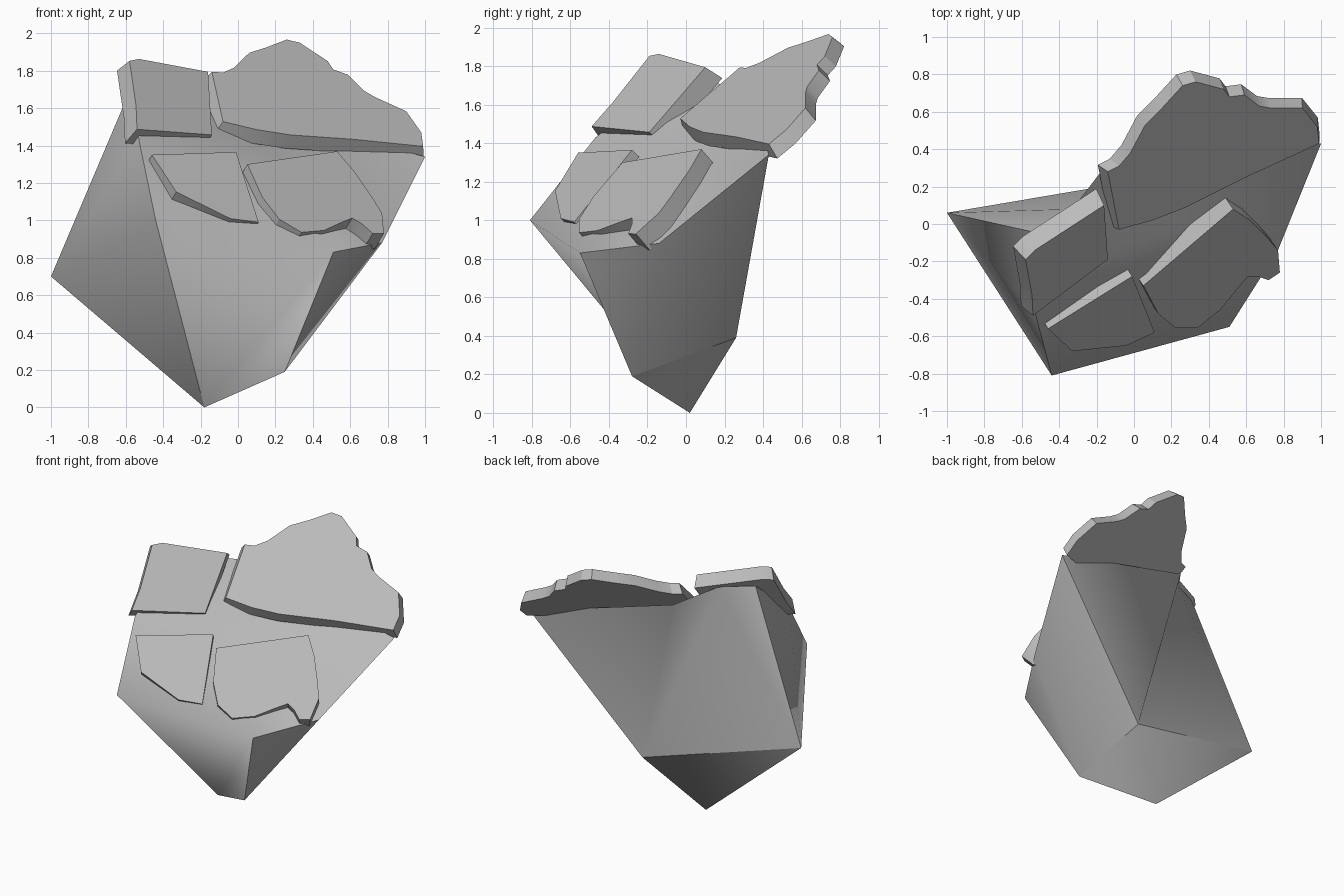
import bpy
import bmesh
import math
from mathutils import Vector

default_cube = bpy.data.objects.get("Cube")
if default_cube:
    bpy.data.objects.remove(default_cube, do_unlink=True)

# Single stone colour
stone = bpy.data.materials.new("stone_grey")
stone.use_nodes = True
grey = (0.5, 0.5, 0.5, 1.0)
stone.diffuse_color = grey
shader = next(n for n in stone.node_tree.nodes if n.type == 'BSDF_PRINCIPLED')
shader.inputs["Base Color"].default_value = grey
shader.inputs["Roughness"].default_value = 0.9


def finish(name, bm):
    """Turn a bmesh into a stone object."""
    bmesh.ops.recalc_face_normals(bm, faces=bm.faces[:])
    mesh = bpy.data.meshes.new(name)
    bm.to_mesh(mesh)
    bm.free()
    mesh.materials.append(stone)
    obj = bpy.data.objects.new(name, mesh)
    bpy.context.collection.objects.link(obj)
    return obj


def build_body(corners, faces, creases):
    """Boulder from named corner points, smooth except along the creases."""
    bm = bmesh.new()
    verts = {key: bm.verts.new(co) for key, co in corners.items()}
    for face in faces.split():
        bm.faces.new([verts[key] for key in face]).smooth = True
    for start, end in creases.split():
        bm.edges.get((verts[start], verts[end])).smooth = False
    return finish("boulder_body", bm)


def build_slab(name, outline, plane, thickness, flare=0.0):
    """Broken slab: a plan outline laid on a tilted plane, thickened inward.

    The plane is height = base + slope_x * x + slope_y * y."""
    base, slope_x, slope_y = plane
    normal = Vector((-slope_x, -slope_y, 1)).normalized()
    top_points = [Vector((x, y, base + slope_x * x + slope_y * y))
                  for x, y in outline]
    centre = sum(top_points, Vector()) / len(top_points)
    bm = bmesh.new()
    top = [bm.verts.new(p) for p in top_points]
    low = [bm.verts.new(p - normal * thickness + (p - centre) * flare)
           for p in top_points]
    bm.faces.new(top)
    bm.faces.new(low[::-1])
    count = len(top)
    for i in range(count):
        j = (i + 1) % count
        bm.faces.new((top[i], low[i], low[j], top[j]))
    obj = finish(name, bm)
    bpy.ops.object.select_all(action='DESELECT')
    obj.select_set(True)
    bpy.context.view_layer.objects.active = obj
    bpy.ops.object.shade_smooth_by_angle(angle=math.radians(30))


# Boulder: A left tip, B foot, C front foot, D front corner, E F G right rim,
# H back foot, K P back rim, M Q left rim, X Y middle of the sloping top
build_body(
    {"A": (-1, .06, .7), "B": (-.18, .02, 0), "C": (.25, -.28, .19),
     "D": (-.44, -.81, 1), "E": (.51, -.55, .83), "F": (.77, -.14, .88),
     "G": (1, .43, 1.34), "H": (.18, .26, .39), "K": (-.13, .34, 1.65),
     "P": (-.33, .08, 1.74), "M": (-.55, -.04, 1.76), "Q": (-.53, -.47, 1.43),
     "X": (-.1, -.16, 1.43), "Y": (.3, 0, 1.26)},
    "ABD DBE BCE ABH BCH CHG CGF CFE GHK KHP AHP APM AMQ AQD "
    "XDE XEY YEF YFG YGK XYK XKP XPM XMQ XQD",
    "DQ QM MA DB AB BC CE EF FG GH GK KP PM AH HC")

# Large back slab with a ragged outer rim
build_slab("back_slab",
           [(-.08, -.03), (.1, .02), (.28, .09), (.62, .26), (.99, .43),
            (.98, .52), (.9, .62), (.73, .62), (.67, .63), (.59, .69),
            (.51, .68), (.48, .72), (.33, .76), (.26, .74), (.15, .62),
            (.06, .53), (-.02, .38), (-.08, .31), (-.14, .28)],
           (1.515, -.455, .77), .08, .05)

# Steep slab on the upper left
build_slab("left_slab",
           [(-.53, -.14), (-.16, .1), (-.14, -.19), (-.54, -.49),
            (-.545, -.38), (-.58, -.19)],
           (1.54, -.9, 1.1), .11, .06)

# Small slab at the front corner
build_slab("front_slab",
           [(-.46, -.56), (-.01, -.28), (.11, -.58), (-.04, -.65),
            (-.33, -.68)],
           (1.642, -.596, 1.01), .07)

# Notched slab on the right
build_slab("right_slab",
           [(.05, -.33), (.53, .08), (.62, .02), (.72, -.08), (.77, -.14),
            (.78, -.26), (.72, -.3), (.66, -.28), (.61, -.28), (.55, -.35),
            (.46, -.46), (.34, -.555), (.22, -.555), (.13, -.48)],
           (1.613, -.59, .859), .12)
